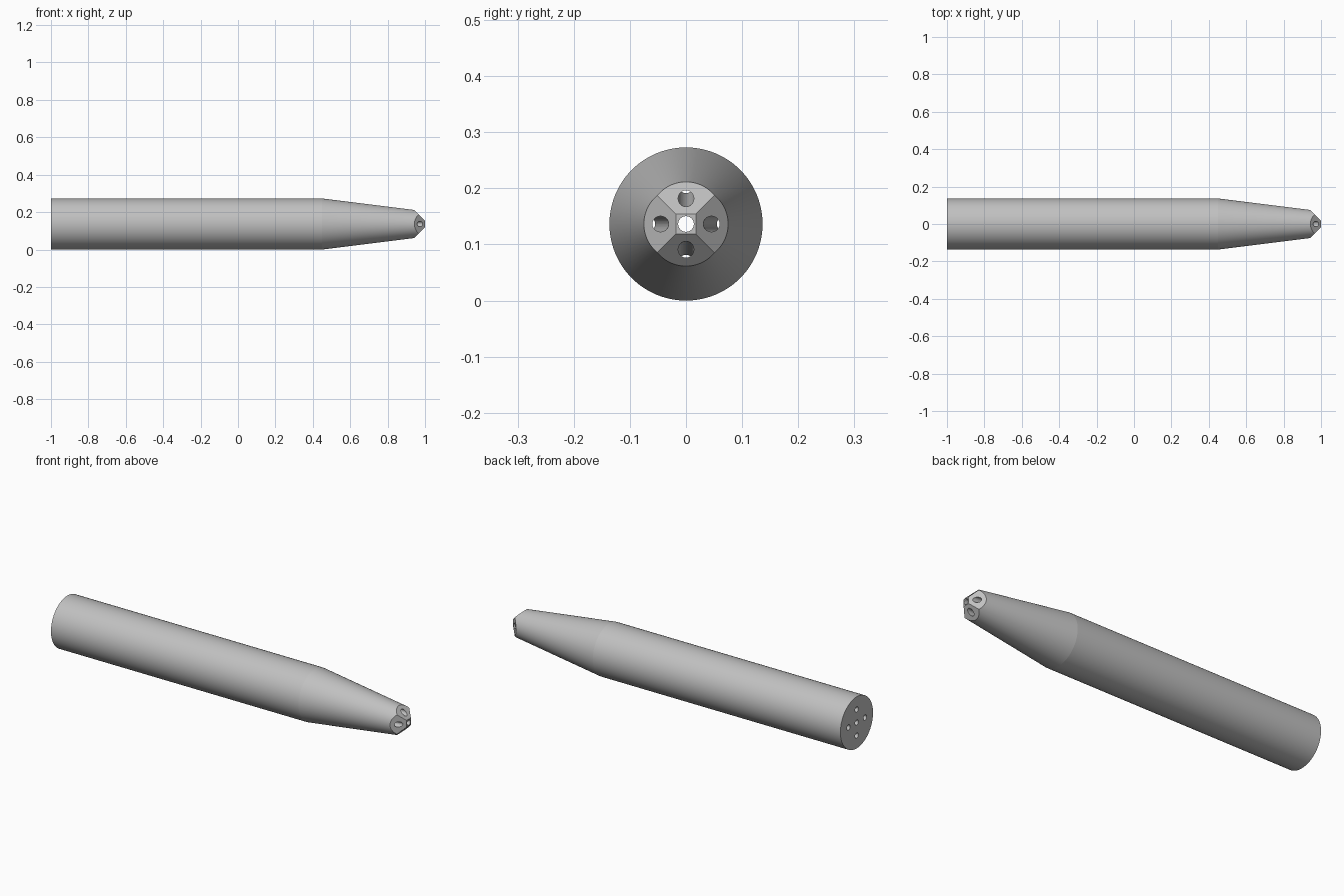
import bpy, bmesh, math
from mathutils import Matrix, Vector

if "Cube" in bpy.data.objects:
    bpy.data.objects.remove(bpy.data.objects["Cube"], do_unlink=True)

R = 0.1365        # shaft radius, also the height of the axis
TIP = 0.018       # half width of the square nose
BORE = 0.014      # radius of the pressure bores

metal = bpy.data.materials.new("grey metal")
metal.use_nodes = True
grey = (0.53, 0.53, 0.53, 1)
metal.diffuse_color = grey
metal.node_tree.nodes["Principled BSDF"].inputs["Base Color"].default_value = grey


def loft(stations, sides):
    """Closed round bar through stations (x, offset from axis, radius)."""
    bm = bmesh.new()
    rings = []
    for x, off, r in stations:
        angles = [math.tau * i / sides for i in range(sides)]
        rings.append([bm.verts.new((x, r * math.cos(a), off + r * math.sin(a)))
                      for a in angles])
    for a, b in zip(rings, rings[1:]):
        for i in range(sides):
            j = (i + 1) % sides
            bm.faces.new((a[i], a[j], b[j], b[i]))
    bm.faces.new(rings[0])
    bm.faces.new(rings[-1])
    bmesh.ops.recalc_face_normals(bm, faces=bm.faces[:])
    return bm


def make_object(name, bm):
    bmesh.ops.recalc_face_normals(bm, faces=bm.faces[:])
    mesh = bpy.data.meshes.new(name)
    bm.to_mesh(mesh)
    bm.free()
    mesh.materials.append(metal)
    ob = bpy.data.objects.new(name, mesh)
    ob.location.z = R
    bpy.context.collection.objects.link(ob)
    return ob


# Shaft with tapered head
bm = loft([(-1, 0, R), (0.45, 0, R), (1, 0, 0.068)], 96)

# Four slanted facets that form the pyramid nose
for k in range(4):
    turn = Matrix.Rotation(k * math.pi / 2, 3, 'X')
    cut = bmesh.ops.bisect_plane(
        bm, geom=bm.verts[:] + bm.edges[:] + bm.faces[:], dist=1e-6,
        plane_co=turn @ Vector((1, 0, TIP)), plane_no=turn @ Vector((1, 0, 1)),
        clear_outer=True)
    rim = [e for e in cut["geom_cut"]
           if isinstance(e, bmesh.types.BMEdge) and e.is_boundary]
    bmesh.ops.holes_fill(bm, edges=rim, sides=0)
probe = make_object("probe_body", bm)

# Bores: one straight through, four that follow the taper
cutters = [make_object("centre_bore_cutter",
                       loft([(-1.1, 0, BORE), (1.1, 0, BORE)], 32))]
for k in range(4):
    bm = loft([(-1.1, 0.069, BORE), (0.45, 0.069, BORE), (1.05, 0.042, BORE)], 32)
    bm.transform(Matrix.Rotation(k * math.pi / 2, 4, 'X'))
    cutters.append(make_object("side_bore_cutter", bm))

bpy.ops.object.select_all(action='DESELECT')
probe.select_set(True)
bpy.context.view_layer.objects.active = probe
for cutter in cutters:
    cutter.hide_render = True
    mod = probe.modifiers.new("bore", 'BOOLEAN')
    mod.operation = 'DIFFERENCE'
    mod.solver = 'EXACT'
    mod.object = cutter
    bpy.ops.object.modifier_apply(modifier=mod.name)
for cutter in cutters:
    bpy.data.objects.remove(cutter, do_unlink=True)

# Smooth round walls, crisp rims and facets
bpy.ops.object.shade_smooth_by_angle(angle=math.radians(5))
